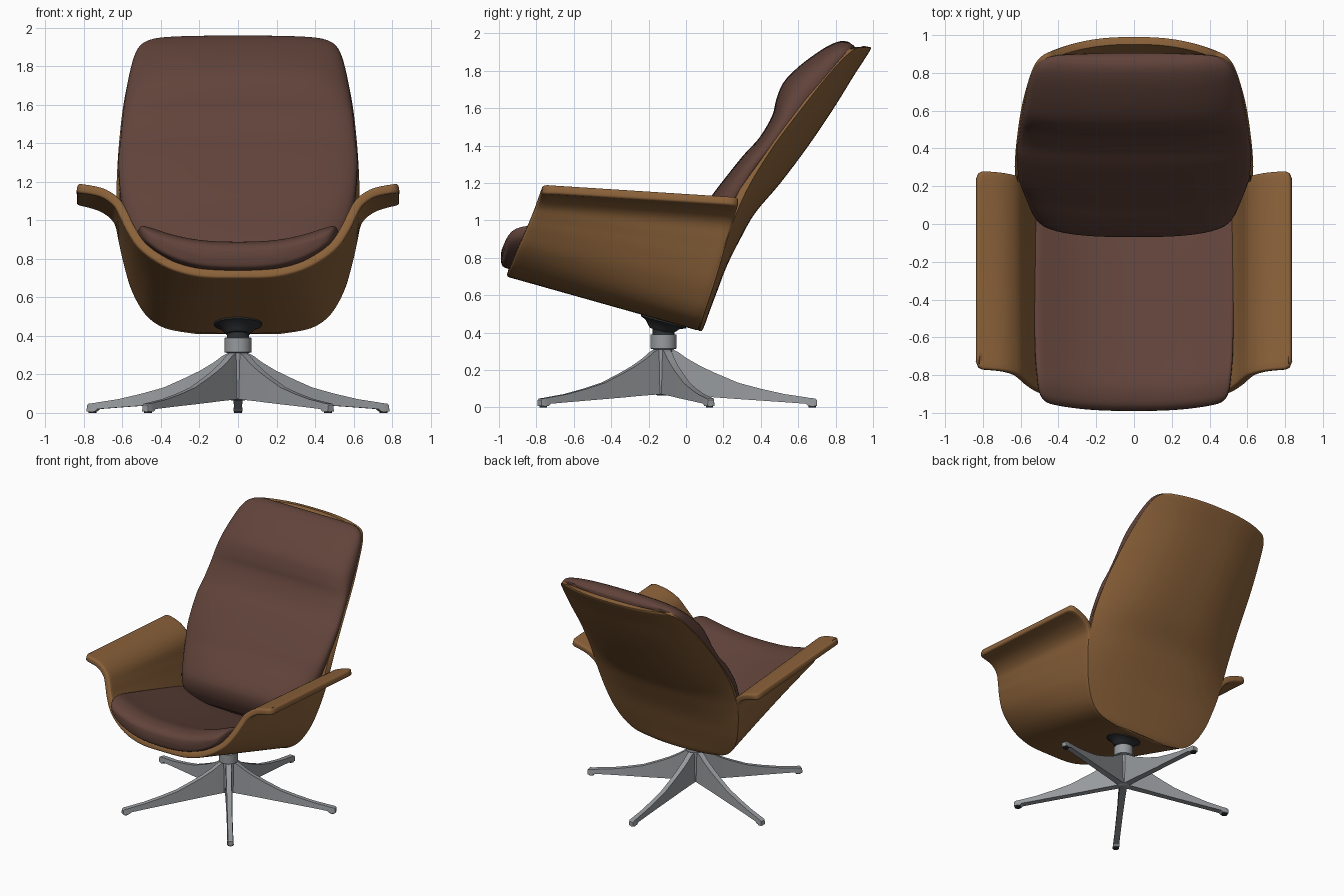
import bpy, bmesh, math
from mathutils import Matrix, Vector

if "Cube" in bpy.data.objects:
    bpy.data.objects.remove(bpy.data.objects["Cube"])


def material(name, rgb):
    m = bpy.data.materials.new(name)
    m.diffuse_color = (*rgb, 1)
    m.use_nodes = True
    m.node_tree.nodes["Principled BSDF"].inputs["Base Color"].default_value = m.diffuse_color
    return m


WOOD = material("brown shell", (0.26, 0.122, 0.042))
LEATHER = material("dark brown leather", (0.118, 0.056, 0.042))
METAL = material("grey metal", (0.31, 0.325, 0.34))
BLACK = material("black plastic", (0.028, 0.03, 0.033))


def spline(pts, n):
    """Catmull-Rom samples through tuples of any length."""
    out = []
    for i in range(len(pts) - 1):
        a, b, c, d = (pts[max(0, min(len(pts) - 1, i + k))] for k in (-1, 0, 1, 2))
        for s in range(n):
            t = s / n
            out.append(tuple(0.5 * (2 * q + (r - p) * t + (2 * p - 5 * q + 4 * r - e) * t * t
                                    + (3 * q - p - 3 * r + e) * t ** 3)
                             for p, q, r, e in zip(a, b, c, d)))
    return out + [tuple(pts[-1])]


def loft(name, rows, mat, closed=False, angle=40):
    """Skin rows of points; closed rows become a capped solid."""
    bm = bmesh.new()
    vs = [[bm.verts.new(p) for p in row] for row in rows]
    n = len(rows[0])
    for r0, r1 in zip(vs, vs[1:]):
        for j in range(n if closed else n - 1):
            k = (j + 1) % n
            bm.faces.new((r0[j], r0[k], r1[k], r1[j]))
    if closed:
        bm.faces.new(vs[0])
        bm.faces.new(vs[-1])
        bmesh.ops.recalc_face_normals(bm, faces=bm.faces)
    me = bpy.data.meshes.new(name)
    bm.to_mesh(me)
    bm.free()
    me.materials.append(mat)
    me.shade_smooth()
    me.set_sharp_from_angle(angle=math.radians(angle))
    ob = bpy.data.objects.new(name, me)
    bpy.context.collection.objects.link(ob)
    return ob


def thicken(ob, t):
    s = ob.modifiers.new("thickness", "SOLIDIFY")
    s.thickness, s.offset = t, 1
    b = ob.modifiers.new("rounded rim", "BEVEL")
    b.width, b.segments, b.limit_method, b.angle_limit = 0.014, 3, "ANGLE", math.radians(50)


def lathe(name, profile, mat, n=32):
    rows = [[(r * math.cos(2 * math.pi * k / n), r * math.sin(2 * math.pi * k / n), z)
             for k in range(n)] for r, z in profile]
    return loft(name, rows, mat, True)


def spow(v, p):
    return math.copysign(abs(v) ** p, v)


# Seat shell: U-shaped section with flared arms, lofted front to back
front = [(0, 0), (.18, .01), (.32, .08), (.43, .2), (.52, .36), (.58, .56),
         (.615, .72), (.65, .85), (.72, .95), (.84, 1)]
back = [(0, 0), (.2, .005), (.38, .05), (.48, .15), (.55, .33), (.59, .52),
        (.618, .70), (.645, .86), (.72, .95), (.84, 1)]


def full(sec):
    half = spline(sec, 6)
    return [(-x, u) for x, u in half[:0:-1]] + half


F, B = full(front), full(back)
rows = []
for i in range(25):
    row = []
    for (xf, uf), (xb, ub) in zip(F, B):
        over = max(0, abs(xf) - 0.80)
        inset = 0.04 - math.sqrt(max(0, 0.0016 - over * over))
        t = inset + i / 24 * (1 - 2 * inset)
        pf = Vector((xf, -.96 + .19 * uf, .70 + .445 * uf))
        pb = Vector((xb, .07 + .21 * ub, .41 + .67 * ub))
        row.append(pf.lerp(pb, t))
    rows.append(row)
thicken(loft("seat_shell", rows, WOOD), 0.048)

# Back shell: rows of (height, half width, side y, centre y)
table = [(.41, .22, .07, .085), (.44, .38, .08, .10), (.51, .48, .10, .125), (.63, .55, .14, .17),
         (.76, .59, .18, .22), (.9, .62, .22, .29), (1.04, .63, .27, .37), (1.2, .63, .345, .505),
         (1.4, .618, .47, .655), (1.6, .595, .62, .79), (1.77, .56, .755, .895),
         (1.87, .525, .845, .96), (1.91, .48, .895, .985), (1.925, .42, .92, .99)]
rows = []
for z, w, ys, yc in spline(table, 4):
    row = []
    for j in range(41):
        s = math.sin((j / 20 - 1) * math.pi / 2)
        row.append((w * s, ys + (yc - ys) * (1 - abs(s) ** 2.5), z))
    rows.append(row)
thicken(loft("back_shell", rows, WOOD), 0.04)

# Back cushion: rows of (y, z, half width, front depth, rear depth)
table = [(.07, .60, .40, .10, 0), (.08, .66, .50, .17, .01), (.10, .75, .535, .2, .02),
         (.15, .88, .565, .17, .04), (.2, 1.0, .59, .13, .07), (.26, 1.13, .612, .10, .1),
         (.37, 1.30, .622, .08, .11), (.45, 1.40, .612, .072, .11), (.53, 1.51, .602, .085, .11),
         (.58, 1.575, .594, .12, .1), (.64, 1.655, .582, .145, .09), (.72, 1.745, .565, .14, .08),
         (.80, 1.84, .54, .11, .06), (.85, 1.895, .51, .085, .05), (.88, 1.925, .46, .06, .03),
         (.893, 1.938, .40, .03, .01)]
rows = []
for y, z, w, df, db in spline(table, 4):
    ring = []
    for k in range(64):
        a = 2 * math.pi * k / 64
        c, s = math.cos(a), math.sin(a)
        d = spow(s, 0.6) * df if s > 0 else spow(s, 1.3) * db
        ring.append((w * spow(c, 0.75), y - .82 * d, z + .57 * d))
    rows.append(ring)
loft("back_cushion", rows, LEATHER, True, 60)

# Seat cushion: rows of (y, half width, middle height, half thickness, side rise)
table = [(-.99, .38, .80, .015, .07), (-.98, .46, .805, .05, .10), (-.94, .50, .81, .072, .125),
         (-.85, .515, .80, .085, .14), (-.7, .525, .76, .08, .14), (-.4, .53, .67, .08, .14),
         (-.1, .53, .58, .08, .14), (.05, .53, .55, .06, .13)]
rows = []
for y, w, zm, h, rise in spline(table, 5):
    ring = []
    for k in range(64):
        a = 2 * math.pi * k / 64
        c, s = spow(math.cos(a), 0.75), spow(math.sin(a), 0.6)
        lift = rise * abs(c) ** 2.6
        ring.append((w * c, y + .35 * lift, zm + lift + h * s))
    rows.append(ring)
loft("seat_cushion", rows, LEATHER, True, 60)

# Swivel base: hub, dark tilted mount and column
AXIS = Vector((0, -.12, 0))
hub = lathe("hub", [(.035, .065), (.05, .075), (.05, .31), (.07, .315), (.07, .39), (.05, .392)], METAL)
column = lathe("column", [(.058, .38), (.058, .46)], BLACK)
hub.location = column.location = AXIS
mount = lathe("seat_mount", [(.06, -.055), (.075, -.04), (.095, -.018), (.125, -.006), (.125, .02)], BLACK)
mount.matrix_world = Matrix.Translation((0, -.12, .462)) @ Matrix.Rotation(math.radians(-15.6), 4, "X")

# Five tapered legs: (radius, top, bottom, half width)
leg = [(.0, .31, .07, .026), (.05, .31, .07, .026), (.08, .295, .068, .026), (.126, .262, .065, .025),
       (.2, .22, .06, .024), (.275, .185, .054, .023), (.4, .132, .045, .022), (.52, .1, .037, .022),
       (.65, .071, .028, .022), (.76, .055, .02, .023), (.775, .052, .008, .024),
       (.81, .048, .008, .024), (.82, .04, .008, .02)]
rows = [[(-w, r, b), (w, r, b), (w * .8, r, t), (-w * .8, r, t)] for r, t, b, w in leg]
for i in range(5):
    turn = Matrix.Translation(AXIS) @ Matrix.Rotation(i * math.tau / 5, 4, "Z")
    loft(f"leg_{i + 1}", rows, METAL, True, 30).matrix_world = turn
    foot = lathe(f"foot_pad_{i + 1}", [(.02, 0), (.02, .012)], BLACK, 16)
    foot.matrix_world = turn @ Matrix.Translation((0, .795, 0))
